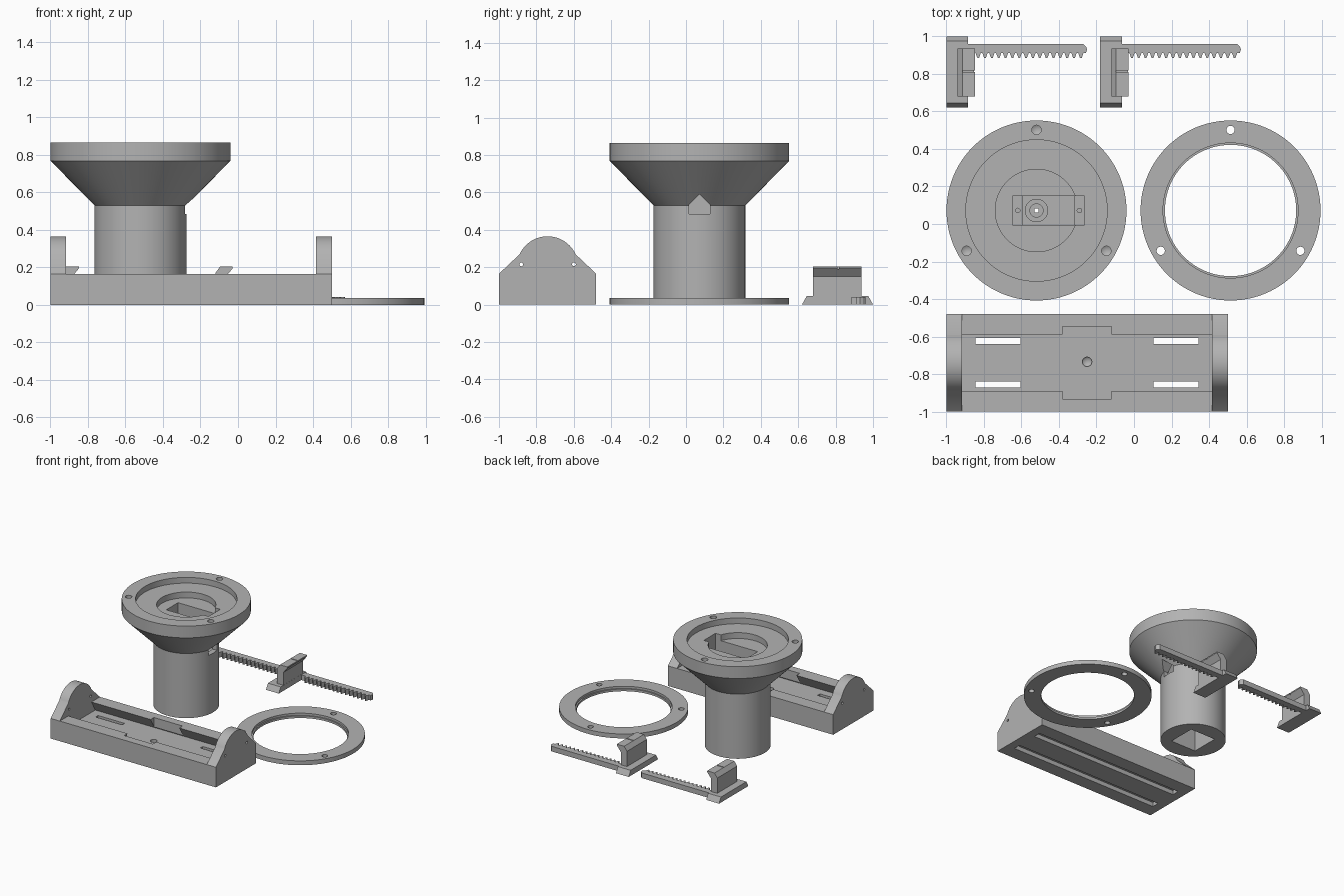
import bpy, bmesh, math
from mathutils import Vector

if "Cube" in bpy.data.objects:
    bpy.data.objects.remove(bpy.data.objects["Cube"])

grey = bpy.data.materials.new("plain_grey")
grey.diffuse_color = (0.45, 0.45, 0.45, 1)
grey.use_nodes = True
grey.node_tree.nodes["Principled BSDF"].inputs["Base Color"].default_value = grey.diffuse_color


def make(name, bm):
    bmesh.ops.remove_doubles(bm, verts=bm.verts, dist=1e-6)
    bmesh.ops.recalc_face_normals(bm, faces=bm.faces)
    me = bpy.data.meshes.new(name)
    bm.to_mesh(me)
    bm.free()
    ob = bpy.data.objects.new(name, me)
    bpy.context.collection.objects.link(ob)
    me.materials.append(grey)
    return ob


def prism(name, pts, axis, lo, hi):
    """Extrude a 2D outline along x (outline in y,z), y (x,z) or z (x,y)."""
    place = {"x": lambda a, b, t: (t, a, b),
             "y": lambda a, b, t: (a, t, b),
             "z": lambda a, b, t: (a, b, t)}[axis]
    bm = bmesh.new()
    f = bm.faces.new([bm.verts.new(place(a, b, lo)) for a, b in pts])
    new = bmesh.ops.extrude_face_region(bm, geom=[f])["geom"]
    bmesh.ops.translate(bm, verts=[v for v in new if isinstance(v, bmesh.types.BMVert)],
                        vec=Vector(place(0, 0, hi - lo)))
    return make(name, bm)


def box(name, x0, x1, y0, y1, z0, z1):
    return prism(name, [(x0, y0), (x1, y0), (x1, y1), (x0, y1)], "z", z0, z1)


def lathe(name, profile, cx, cy, n=96):
    """Revolve a closed (radius, z) outline about a vertical axis."""
    bm = bmesh.new()
    rings = []
    for i in range(n):
        a = 2 * math.pi * i / n
        rings.append([bm.verts.new((cx + r * math.cos(a), cy + r * math.sin(a), z))
                      for r, z in profile])
    m = len(profile)
    for i in range(n):
        p, q = rings[i], rings[(i + 1) % n]
        for j in range(m):
            k = (j + 1) % m
            if profile[j][0] == 0 and profile[k][0] == 0:
                continue
            if profile[j][0] == 0:
                bm.faces.new((p[j], p[k], q[k]))
            elif profile[k][0] == 0:
                bm.faces.new((p[j], p[k], q[j]))
            else:
                bm.faces.new((p[j], p[k], q[k], q[j]))
    return make(name, bm)


def drill(cx, cy, r, z0, z1, tip=0.0):
    """Round cutter, with a conical tip below z0 when wanted."""
    return lathe("drill", [(0, z0 - tip), (r, z0), (r, z1), (0, z1)], cx, cy, 32)


def cut(ob, cutters):
    for c in cutters:
        mod = ob.modifiers.new("cut", "BOOLEAN")
        mod.operation, mod.solver, mod.object = "DIFFERENCE", "EXACT", c
        bpy.context.view_layer.update()
        dg = bpy.context.evaluated_depsgraph_get()
        me = bpy.data.meshes.new_from_object(ob.evaluated_get(dg))
        ob.modifiers.clear()
        ob.data = me
        bpy.data.objects.remove(c)


def bolt_circle(cx, cy, r=0.43):
    return [(cx + r * math.cos(math.radians(a)), cy + r * math.sin(math.radians(a)))
            for a in (90, 210, 330)]


# Flared pedestal with stepped recess on top
CX, CY = -0.52, 0.072
pedestal = lathe("flared_pedestal", [
    (0, 0), (0.245, 0), (0.245, 0.53), (0.48, 0.768), (0.48, 0.865), (0.377, 0.865),
    (0.377, 0.818), (0.22, 0.818), (0.22, 0.77), (0, 0.77)], CX, CY)
cable = [(CY - 0.055, 0.485), (CY + 0.055, 0.485), (CY + 0.055, 0.535),
         (CY, 0.59), (CY - 0.055, 0.535)]
cut(pedestal, [
    box("motor_ledge", -0.648, -0.265, CY - 0.076, CY + 0.076, 0.61, 0.95),
    box("motor_well", -0.595, -0.32, CY - 0.076, CY + 0.076, 0.48, 0.7),
    prism("cable_tunnel", cable, "x", -0.4, -0.05),
    box("square_socket", CX - 0.115, CX + 0.115, CY - 0.115, CY + 0.115, -0.1, 0.4),
    lathe("shaft_hole", [(0, 0.3), (0.012, 0.3), (0.012, 0.45), (0.035, 0.45),
                         (0.035, 0.465), (0.06, 0.465), (0.06, 0.52), (0, 0.52)], CX, CY, 32),
    drill(-0.62, CY, 0.012, 0.54, 0.65), drill(-0.291, CY, 0.012, 0.595, 0.65),
] + [drill(x, y, 0.025, 0.78, 0.9, 0.015) for x, y in bolt_circle(CX, CY)])

# Retaining ring
RX = 0.515
ring = lathe("retaining_ring", [(0.35, 0), (0.48, 0), (0.48, 0.036), (0.36, 0.036),
                                (0.36, 0.018), (0.35, 0.018)], RX, CY)
cut(ring, [drill(x, y, 0.022, -0.05, 0.1) for x, y in bolt_circle(RX, CY)])

# Base block with a dovetail channel, guide slots and underside grooves
BY = -0.74
base = box("base_block", -1, 0.5, -1, -0.48, 0, 0.165)
channel = [(BY - 0.2, 0.08), (BY + 0.2, 0.08), (BY + 0.15, 0.165), (BY + 0.15, 0.2),
           (BY - 0.15, 0.2), (BY - 0.15, 0.165)]
cutters = [prism("channel", channel, "x", -0.917, 0.417),
           box("entry_notch", -0.38, -0.12, BY - 0.193, BY + 0.193, 0.081, 0.25),
           drill(-0.25, BY + 0.005, 0.025, 0.05, 0.12, 0.02)]
for y in (BY - 0.117, BY + 0.117):
    cutters.append(box("groove", -0.93, 0.43, y - 0.03, y + 0.03, -0.05, 0.035))
    for x in (-0.845, 0.105):
        cutters.append(box("slot", x, x + 0.24, y - 0.016, y + 0.016, -0.06, 0.12))
cut(base, cutters)

# Rounded end walls, each with two pin holes
half = math.asin(0.15 / 0.165)
arc = [(BY + 0.165 * math.sin(half * t / 16), 0.2 + 0.165 * math.cos(half * t / 16))
       for t in range(16, -17, -1)]
wall = [(-1, 0.165), (-0.48, 0.165)] + arc
for side, x0 in (("left", -1), ("right", 0.417)):
    w = prism(side + "_end_wall", wall, "x", x0, x0 + 0.083)
    pins = []
    for y in (BY - 0.141, BY + 0.141):
        circle = [(y + 0.01 * math.cos(k * math.pi / 8), 0.215 + 0.01 * math.sin(k * math.pi / 8))
                  for k in range(16)]
        pins.append(prism("pin_hole", circle, "x", x0 - 0.1, x0 + 0.2))
    cut(w, pins)

# Two sliding jaws: dovetail foot, hooked jaw and toothed rack
foot = [(0.62, 0), (1.0, 0), (0.975, 0.045), (0.645, 0.045)]
hook = [(-0.94, 0.03), (-0.885, 0.03), (-0.885, 0.15), (-0.848, 0.195), (-0.848, 0.205),
        (-0.915, 0.205), (-0.94, 0.17)]
pitch, teeth = 0.0365, 16
rack = [(-0.95, 0.96), (-0.95, 0.912)]
for i in range(teeth):
    x = -0.845 + i * pitch
    rack += [(x, 0.912), (x + 0.010, 0.884), (x + 0.018, 0.884), (x + 0.028, 0.912)]
rack += [(-0.256, 0.912), (-0.25, 0.93), (-0.255, 0.945), (-0.27, 0.96)]
for side, dx in (("left", 0), ("right", 0.82)):
    prism(side + "_slider_foot", foot, "x", -1 + dx, -0.884 + dx)
    jaw = prism(side + "_slider_jaw", [(x + dx, z) for x, z in hook], "y", 0.68, 0.937)
    cut(jaw, [box("slit", -0.915 + dx, -0.8 + dx, 0.811, 0.819, 0.19, 0.3)])
    prism(side + "_slider_rack", [(x + dx, y) for x, y in rack], "z", 0, 0.042)

# Smooth round surfaces, keep hard edges
bpy.ops.object.select_all(action="SELECT")
bpy.context.view_layer.objects.active = pedestal
bpy.ops.object.shade_smooth_by_angle(angle=math.radians(25))
